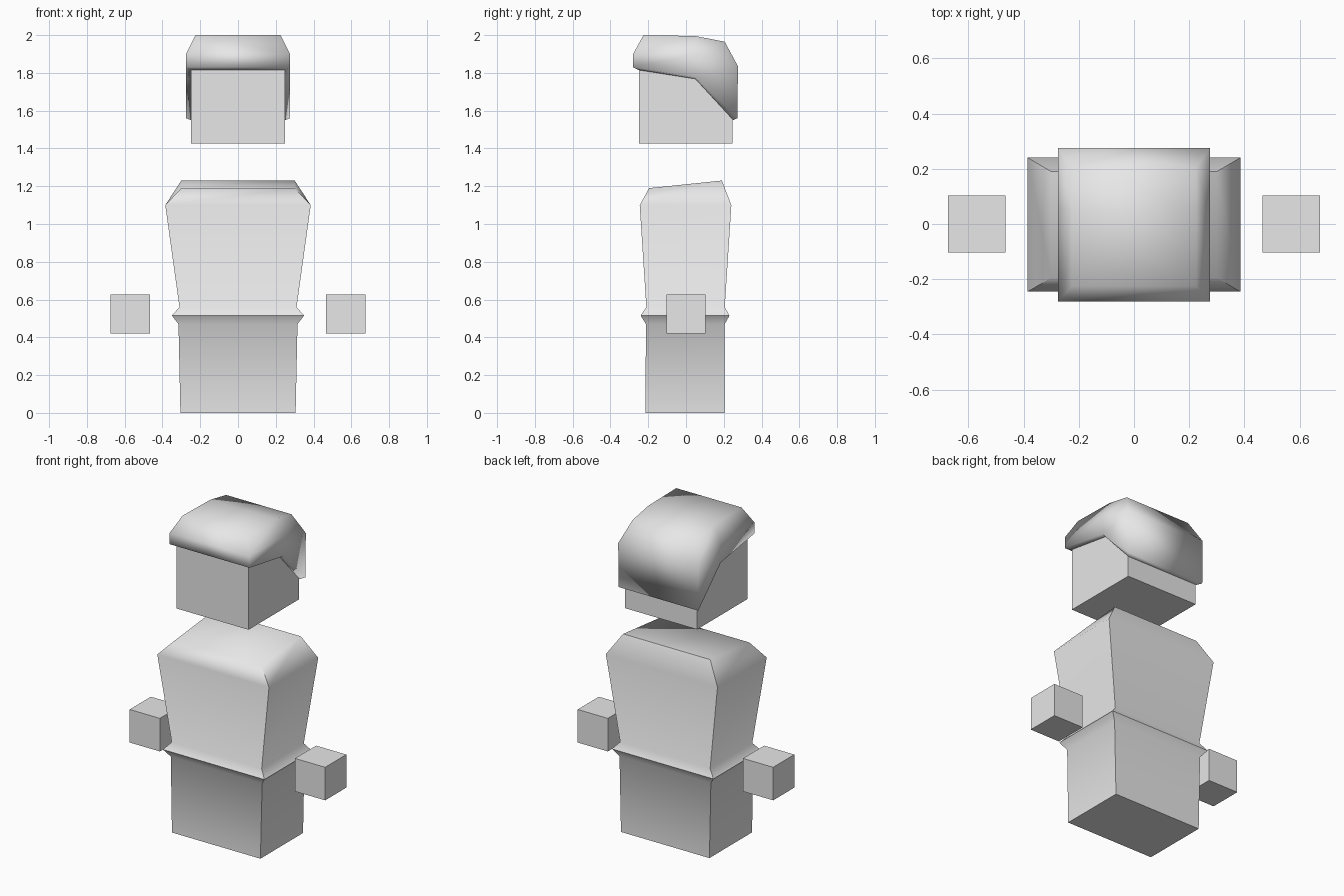
import bpy, math

if "Cube" in bpy.data.objects:
    bpy.data.objects.remove(bpy.data.objects["Cube"])

grey = bpy.data.materials.new("light grey")
grey.diffuse_color = (0.8, 0.8, 0.8, 1)
grey.use_nodes = True
grey.node_tree.nodes["Principled BSDF"].inputs["Base Color"].default_value = grey.diffuse_color


def make(name, verts, faces, angle=None):
    mesh = bpy.data.meshes.new(name)
    mesh.from_pydata(verts, [], faces)
    mesh.materials.append(grey)
    obj = bpy.data.objects.new(name, mesh)
    bpy.context.collection.objects.link(obj)
    # consistent outward normals
    bpy.ops.object.select_all(action='DESELECT')
    bpy.context.view_layer.objects.active = obj
    obj.select_set(True)
    bpy.ops.object.mode_set(mode='EDIT')
    bpy.ops.mesh.select_all(action='SELECT')
    bpy.ops.mesh.normals_make_consistent(inside=False)
    bpy.ops.object.mode_set(mode='OBJECT')
    if angle:
        bpy.ops.object.shade_smooth_by_angle(angle=math.radians(angle))
    return obj


def loft(name, rings, angle=None):
    """Rectangular rings (half width, front y, back y, front z, back z), capped."""
    verts, faces = [], []
    for w, y0, y1, z0, z1 in rings:
        verts += [(-w, y0, z0), (w, y0, z0), (w, y1, z1), (-w, y1, z1)]
    for r in range(len(rings) - 1):
        for i in range(4):
            j = (i + 1) % 4
            faces.append((4 * r + i, 4 * r + j, 4 * r + 4 + j, 4 * r + 4 + i))
    n = 4 * (len(rings) - 1)
    faces += [(3, 2, 1, 0), (n, n + 1, n + 2, n + 3)]
    return make(name, verts, faces, angle)


# Torso above the waist ridge and lower body below it
loft("body", [
    (0.305, -0.215, 0.205, 0.0, 0.0),
    (0.315, -0.212, 0.205, 0.47, 0.47),
    (0.350, -0.240, 0.230, 0.515, 0.515),
    (0.310, -0.210, 0.205, 0.56, 0.56),
    (0.385, -0.245, 0.240, 1.10, 1.10),
    (0.300, -0.195, 0.190, 1.19, 1.23),
], 56)

# Head block, its top hidden in the hair
loft("head", [(0.248, -0.25, 0.245, 1.425, 1.425),
              (0.248, -0.25, 0.245, 1.88, 1.88)])

# Floating hands
for side, x in (("left", 0.57), ("right", -0.57)):
    hand = loft(side + "_hand", [(0.104, -0.104, 0.104, 0.42, 0.42),
                                 (0.104, -0.104, 0.104, 0.626, 0.626)])
    hand.location.x = x

# Hair cap: (half width, y, z) points mirrored to both sides
points = [
    (0.275, -0.28, 1.83), (0.275, -0.28, 1.90),    # front lip
    (0.225, -0.225, 2.0), (0.225, 0.05, 1.995), (0.225, 0.205, 1.965),  # crown
    (0.275, 0.275, 1.835), (0.275, 0.272, 1.56),   # back
    (0.275, 0.05, 1.90), (0.275, 0.05, 1.775),     # side middle
    (0.25, -0.25, 1.815), (0.25, 0.05, 1.768), (0.25, 0.25, 1.55),  # inner rim
]
n = len(points)
verts = [(w, y, z) for w, y, z in points] + [(-w, y, z) for w, y, z in points]
side_faces = [(0, 1, 7, 8), (1, 2, 3, 7), (7, 3, 4, 5), (8, 7, 5, 6),
              (0, 8, 10, 9), (8, 6, 11, 10)]
faces = side_faces + [tuple(i + n for i in reversed(f)) for f in side_faces]
for a, b in ((0, 1), (1, 2), (2, 3), (3, 4), (4, 5), (5, 6), (6, 11), (9, 0)):
    faces.append((a, b, b + n, a + n))
make("hair", verts, faces, 110)
